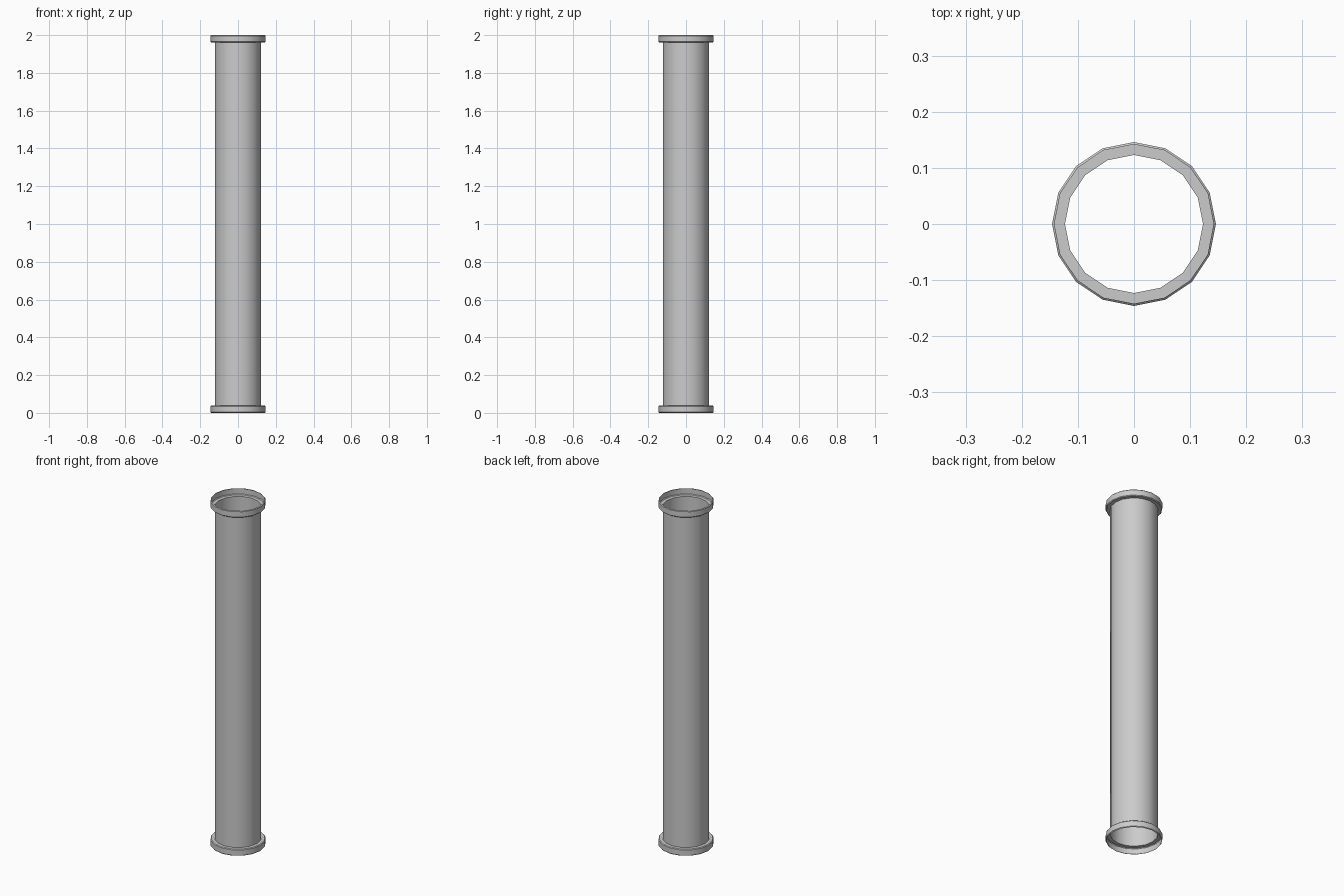
import bpy, bmesh, math

if "Cube" in bpy.data.objects:
    bpy.data.objects.remove(bpy.data.objects["Cube"])

SIDES = 16
HEIGHT = 2.0


def lathe(name, profile):
    """Revolve an open (radius, z) profile about z into a thin shell."""
    bm = bmesh.new()
    rings = []
    for r, z in profile:
        rings.append([bm.verts.new((r * math.cos(2 * math.pi * i / SIDES),
                                    r * math.sin(2 * math.pi * i / SIDES), z))
                      for i in range(SIDES)])
    for a, b in zip(rings, rings[1:]):
        for i in range(SIDES):
            j = (i + 1) % SIDES
            bm.faces.new((a[i], a[j], b[j], b[i]))
    mesh = bpy.data.meshes.new(name)
    bm.to_mesh(mesh)
    bm.free()
    ob = bpy.data.objects.new(name, mesh)
    bpy.context.collection.objects.link(ob)
    bpy.ops.object.select_all(action='DESELECT')
    ob.select_set(True)
    bpy.context.view_layer.objects.active = ob
    bpy.ops.object.shade_smooth_by_angle(angle=math.radians(30))
    return ob


# Half of the flange: hollow socket with chamfered corners, lip at the open end
socket = [(0.142, 0.0), (0.146, 0.004), (0.146, 0.035), (0.142, 0.039), (0.123, 0.039)]

# Straight thin-walled tube
lathe("pipe_body", [(0.123, 0.039), (0.123, HEIGHT - 0.039)])

# End collars, the top one mirrored from the bottom one
lathe("bottom_collar", socket)
lathe("top_collar", [(r, HEIGHT - z) for r, z in reversed(socket)])
